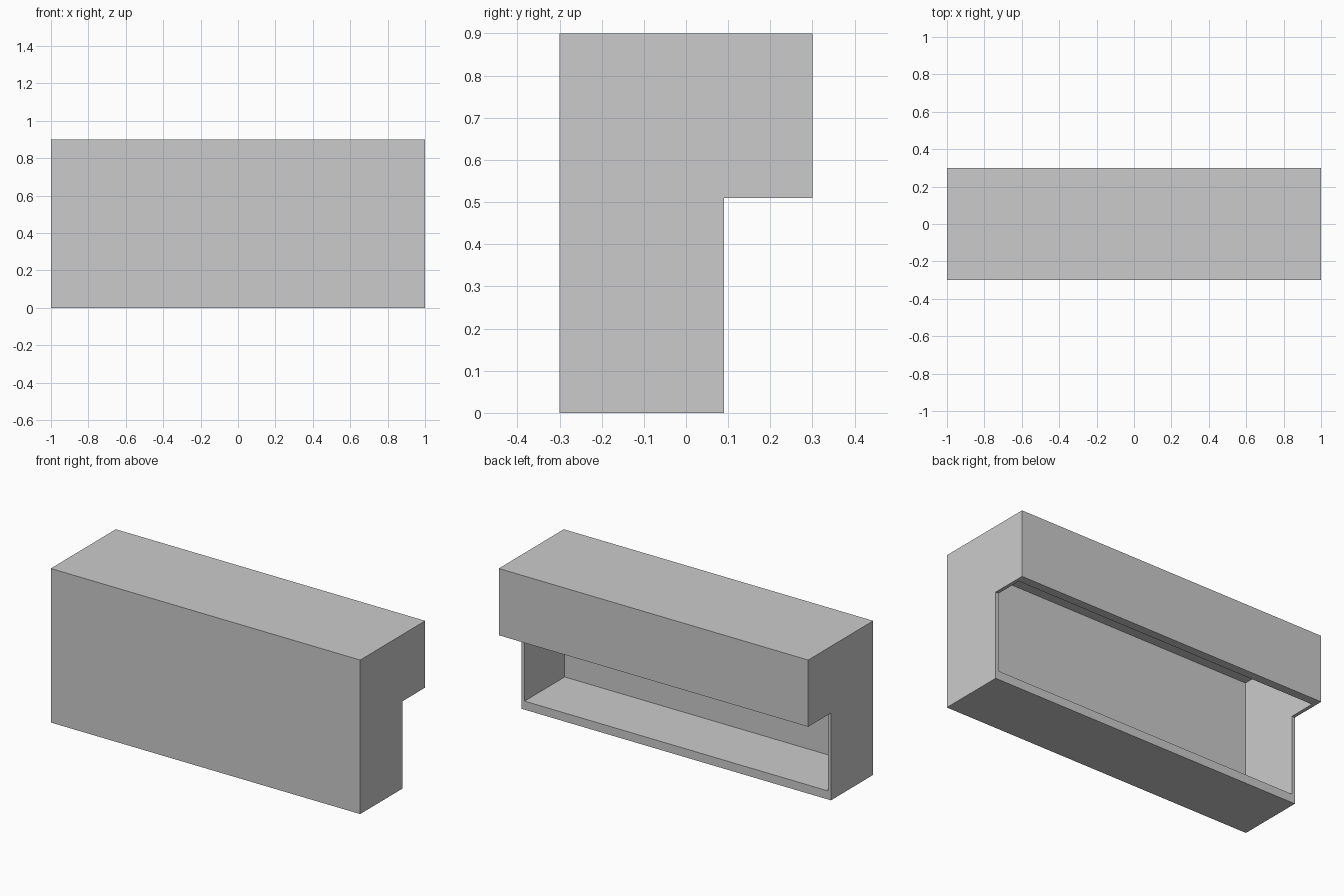
import bpy
import bmesh

default_cube = bpy.data.objects.get("Cube")
if default_cube:
    bpy.data.objects.remove(default_cube, do_unlink=True)

# Material
grey = bpy.data.materials.new("plain_grey")
grey.use_nodes = True
colour = (0.6, 0.6, 0.6, 1)
grey.diffuse_color = colour
grey.node_tree.nodes["Principled BSDF"].inputs["Base Color"].default_value = colour


def prism(name, profile, half_width):
    """Extrude a (y, z) outline along x, centred on x = 0."""
    bm = bmesh.new()
    base = bm.faces.new([bm.verts.new((-half_width, y, z)) for y, z in profile])
    side = bmesh.ops.extrude_face_region(bm, geom=[base])["geom"]
    moved = [v for v in side if isinstance(v, bmesh.types.BMVert)]
    bmesh.ops.translate(bm, verts=moved, vec=(2 * half_width, 0, 0))
    bmesh.ops.recalc_face_normals(bm, faces=bm.faces)
    mesh = bpy.data.meshes.new(name)
    bm.to_mesh(mesh)
    bm.free()
    mesh.materials.append(grey)
    obj = bpy.data.objects.new(name, mesh)
    bpy.context.collection.objects.link(obj)
    return obj


# Outer body: tall front box with an overhang at the upper back
FRONT, BACK, STEP = -0.3, 0.3, 0.09
TOP, LEDGE = 0.9, 0.51
body = prism("hollow_body", [(FRONT, 0), (STEP, 0), (STEP, LEDGE),
                             (BACK, LEDGE), (BACK, TOP), (FRONT, TOP)], 1.0)

# Cavity: opens through the lower back and the underside of the overhang
WALL, RIM, ROOF = 0.02, 0.05, 0.03
y0, y1, z0, z1 = FRONT + WALL, BACK - RIM, RIM, TOP - ROOF
cavity = prism("cavity_cutter", [(y0, z0), (y1, z0), (y1, z1), (y0, z1)], 1.0 - WALL)
cavity.hide_render = True

cut = body.modifiers.new("cavity", 'BOOLEAN')
cut.operation = 'DIFFERENCE'
cut.solver = 'EXACT'
cut.object = cavity

# Bake the cut and drop the cutter
depsgraph = bpy.context.evaluated_depsgraph_get()
hollow = bpy.data.meshes.new_from_object(body.evaluated_get(depsgraph))
body.modifiers.clear()
body.data = hollow
bpy.data.objects.remove(cavity, do_unlink=True)
